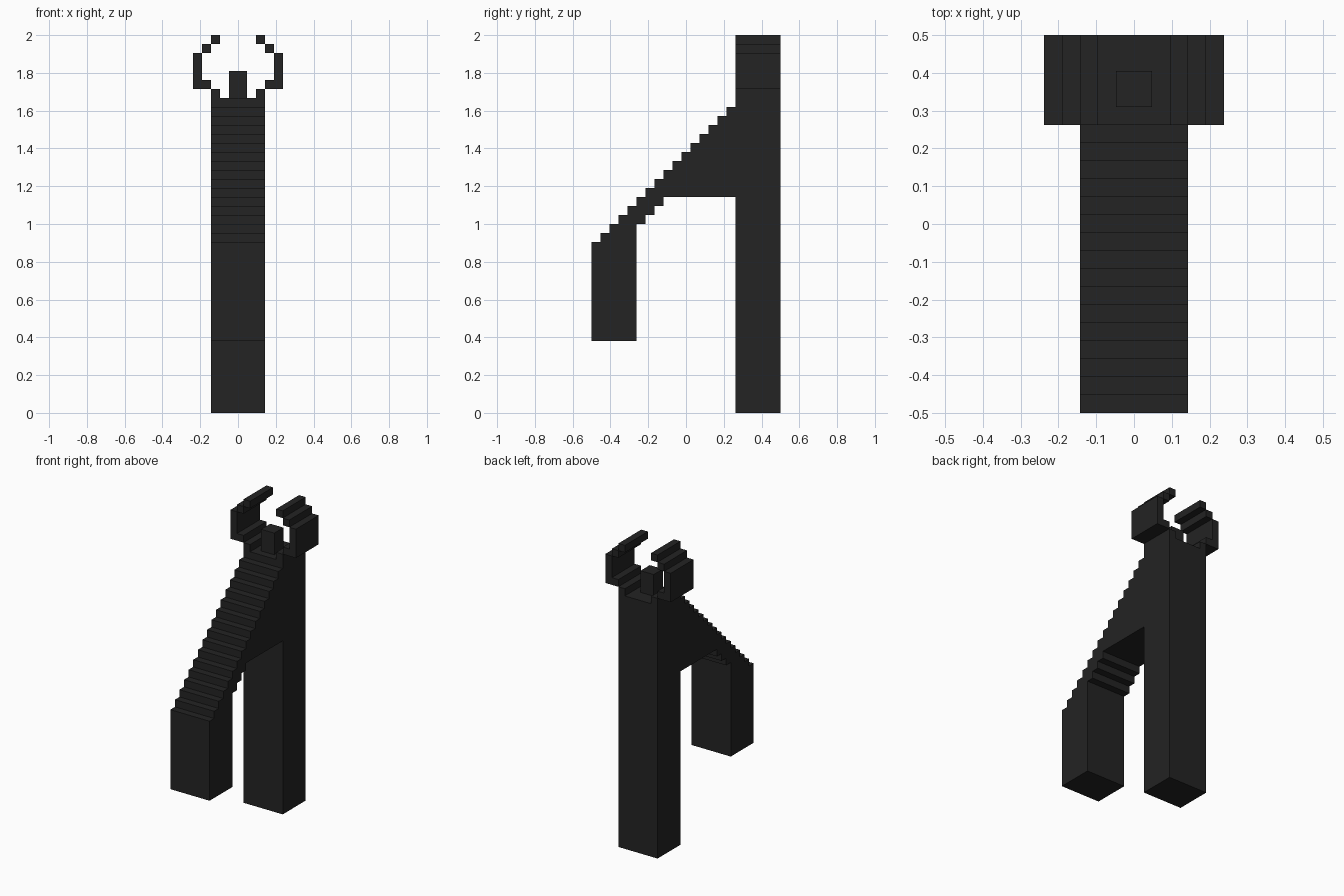
import bpy
import bmesh
from mathutils import Vector

cube = bpy.data.objects.get("Cube")
if cube:
    bpy.data.objects.remove(cube, do_unlink=True)

U = 2 / 42          # size of one block
BACK = 21           # depth of the model in blocks

black = bpy.data.materials.new("matte_black")
black.use_nodes = True
colour = (0.017, 0.017, 0.017, 1)
black.diffuse_color = colour
black.node_tree.nodes["Principled BSDF"].inputs["Base Color"].default_value = colour


def extrude(name, outlines, place, start, end):
    """Extrude block-unit outlines; place(a, b, depth) gives block x, y, z."""
    bm = bmesh.new()
    for outline in outlines:
        face = bm.faces.new([bm.verts.new(place(a, b, start)) for a, b in outline])
        side = bmesh.ops.extrude_face_region(bm, geom=[face])["geom"]
        shift = Vector(place(0, 0, end)) - Vector(place(0, 0, start))
        bmesh.ops.translate(bm, vec=shift,
                            verts=[v for v in side if isinstance(v, bmesh.types.BMVert)])
    bmesh.ops.translate(bm, vec=(0, -BACK / 2, 0), verts=bm.verts)
    bmesh.ops.scale(bm, vec=(U, U, U), verts=bm.verts)
    bmesh.ops.recalc_face_normals(bm, faces=bm.faces)
    mesh = bpy.data.meshes.new(name)
    bm.to_mesh(mesh)
    bm.free()
    mesh.materials.append(black)
    obj = bpy.data.objects.new(name, mesh)
    bpy.context.collection.objects.link(obj)
    return obj


def rect(a0, b0, a1, b1):
    return [(a0, b0), (a1, b0), (a1, b1), (a0, b1)]


# Body: tall post, stepped slope and hanging front leg as one side profile
profile = [(0, 8)]
for step in range(16):
    profile += [(step, 19 + step), (step + 1, 19 + step)]
profile += [(16, 35), (BACK, 35), (BACK, 0), (16, 0), (16, 24), (8, 24)]
for step in (7, 6, 5):
    profile += [(step + 1, 16 + step), (step, 16 + step)]
profile += [(5, 8)]
extrude("post_and_stepped_arm", [profile], lambda y, z, x: (x, y, z), -3, 3)

# Peg on top of the post
extrude("top_peg", [rect(-1, 17, 1, 19)], lambda x, y, z: (x, y, z), 35, 38)

# Curved claws made of stepped bars
claw = [
    rect(2, 35, 3, 36),
    [(3, 36), (5, 36), (5, 40), (4, 40), (4, 37), (3, 37)],
    rect(3, 40, 4, 41),
    rect(2, 41, 3, 42),
]
for name, sign in (("left_claw", 1), ("right_claw", -1)):
    extrude(name, claw, lambda x, z, y, s=sign: (s * x, y, z), 16, BACK)
